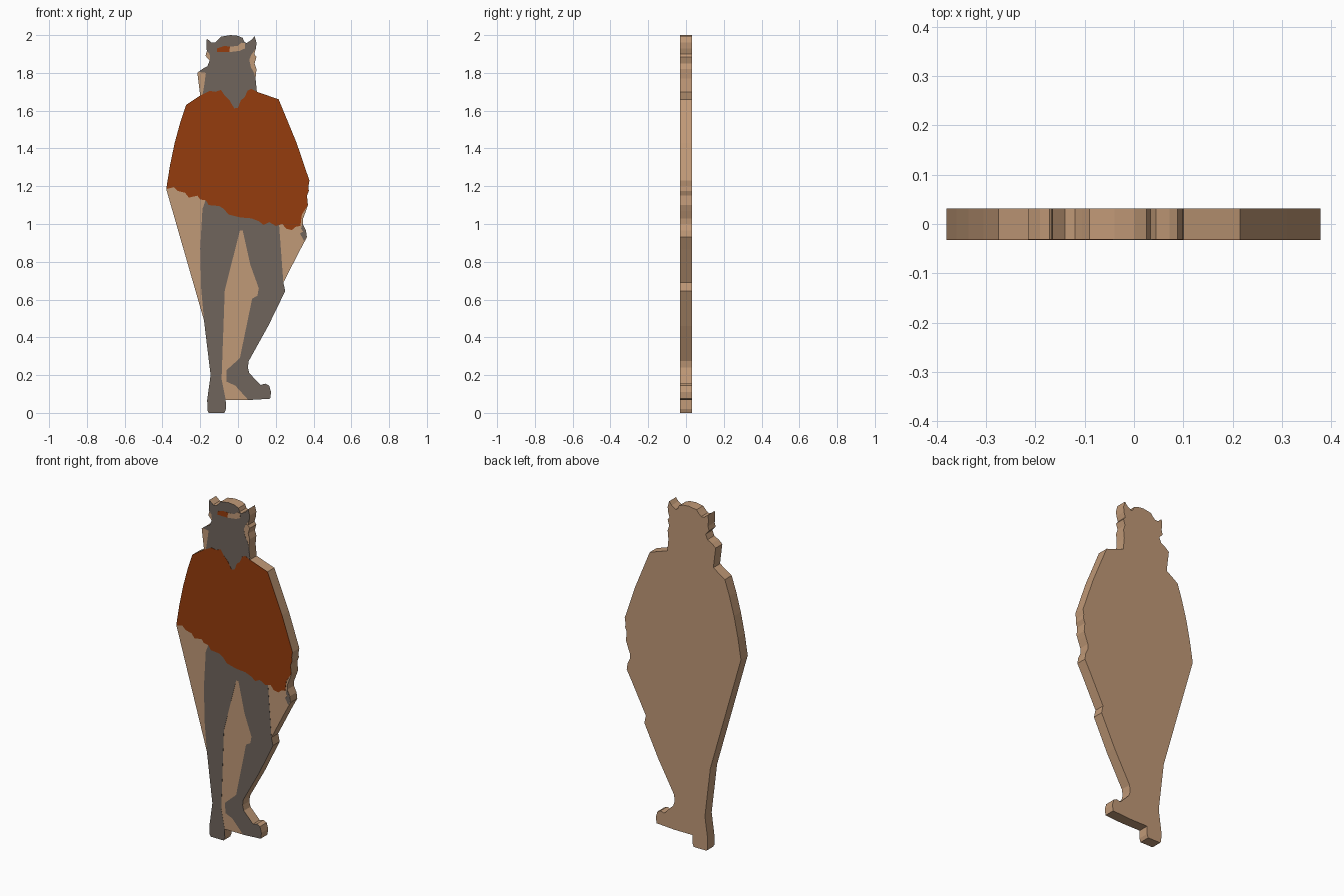
import bpy, bmesh

def material(name, rgb):
    m = bpy.data.materials.new(name)
    m.diffuse_color = (*rgb, 1)
    return m

wood = material("bare wood", (0.53, 0.32, 0.185))
grey = material("warm grey paint", (0.16, 0.13, 0.107))
rust = material("rust paint", (0.30, 0.045, 0.004))

HALF, SKIN = 0.031, 0.0008

def panel(name, outline, mat, y_front, y_back):
    """Extrude an x-z outline between two depths."""
    bm = bmesh.new()
    face = bm.faces.new([bm.verts.new((x, y_front, z)) for x, z in outline])
    new = bmesh.ops.extrude_face_region(bm, geom=[face])["geom"]
    for v in new:
        if isinstance(v, bmesh.types.BMVert):
            v.co.y = y_back
    bmesh.ops.recalc_face_normals(bm, faces=bm.faces)
    bmesh.ops.triangulate(bm, faces=[f for f in bm.faces if len(f.verts) > 4])
    me = bpy.data.meshes.new(name)
    bm.to_mesh(me)
    bm.free()
    me.materials.append(mat)
    ob = bpy.data.objects.new(name, me)
    bpy.context.collection.objects.link(ob)
    return ob

def paint(name, outline, mat, layer=1):
    """Thin painted plate on the front of the board."""
    return panel(name, outline, mat, -HALF - SKIN * layer, -HALF)

# Outline runs shared by the board and the painted plates
sole = [(-0.162, 0.012), (-0.155, 0.0), (-0.072, 0.0), (-0.064, 0.02), (-0.065, 0.068)]
toe = [(0.055, 0.068), (0.17, 0.075), (0.175, 0.11), (0.165, 0.145), (0.145, 0.155),
       (0.12, 0.148), (0.06, 0.21), (0.052, 0.24), (0.057, 0.275), (0.16, 0.46),
       (0.25, 0.645), (0.24, 0.69)]
right_shoulder = [(0.37, 1.10), (0.365, 1.15), (0.375, 1.175), (0.373, 1.20),
                  (0.378, 1.23), (0.31, 1.43), (0.215, 1.66), (0.10, 1.70)]
crown = [(0.095, 1.93), (0.098, 1.96), (0.088, 1.995), (0.072, 1.975), (0.045, 1.958),
         (0.033, 1.965), (0.025, 1.985), (0.0, 1.996), (-0.04, 2.0), (-0.09, 1.992),
         (-0.105, 1.975), (-0.12, 1.96), (-0.14, 1.96), (-0.165, 1.982),
         (-0.168, 1.95), (-0.165, 1.915)]
left_shoulder = [(-0.20, 1.68), (-0.275, 1.63), (-0.305, 1.54), (-0.335, 1.43),
                 (-0.36, 1.31), (-0.38, 1.185)]
shin = [(-0.18, 0.49), (-0.162, 0.34), (-0.145, 0.20), (-0.163, 0.07)]

# Wooden board
panel("figure_board",
      sole + toe
      + [(0.33, 0.865), (0.365, 0.93), (0.36, 0.965), (0.343, 1.0), (0.345, 1.03), (0.36, 1.07)]
      + right_shoulder
      + [(0.093, 1.77), (0.098, 1.82), (0.088, 1.85), (0.098, 1.885), (0.086, 1.90)]
      + crown
      + [(-0.172, 1.89), (-0.15, 1.865), (-0.162, 1.835), (-0.19, 1.82), (-0.215, 1.80)]
      + left_shoulder + shin, wood, -HALF, HALF)

# Legs and feet
paint("legs",
      sole + [(-0.087, 0.18), (-0.07, 0.65), (0.01, 0.965), (0.025, 0.965),
              (0.065, 0.785), (0.11, 0.66), (0.103, 0.62), (0.075, 0.605),
              (0.01, 0.29), (-0.062, 0.225), (-0.06, 0.165), (-0.015, 0.145)]
      + toe + [(0.215, 1.03), (0.0, 1.07), (-0.17, 1.13), (-0.188, 1.08), (-0.20, 0.87),
               (-0.195, 0.66)] + shin, grey)

# Hand below the cape
paint("hand", [(0.328, 0.95), (0.35, 0.91), (0.363, 0.935), (0.358, 0.965),
               (0.34, 1.0), (0.334, 0.975), (0.345, 0.96)], grey)

# Head and neck
paint("head",
      [(-0.19, 1.67), (-0.015, 1.60), (0.10, 1.69), (0.093, 1.77), (0.085, 1.80),
       (0.068, 1.83), (0.06, 1.87), (0.07, 1.895)] + crown
      + [(-0.15, 1.90), (-0.148, 1.87), (-0.162, 1.835), (-0.19, 1.82), (-0.21, 1.805),
         (-0.17, 1.80), (-0.178, 1.74)], grey)

# Cape with ragged hem
paint("cape",
      right_shoulder
      + [(0.07, 1.715), (0.05, 1.705), (0.035, 1.67), (0.015, 1.655), (0.0, 1.615),
         (-0.02, 1.612), (-0.045, 1.655), (-0.07, 1.68), (-0.09, 1.71), (-0.12, 1.70),
         (-0.15, 1.705)]
      + left_shoulder
      + [(-0.34, 1.195), (-0.32, 1.175), (-0.28, 1.165), (-0.26, 1.14), (-0.215, 1.15),
         (-0.20, 1.13), (-0.17, 1.125), (-0.155, 1.10), (-0.10, 1.095), (-0.075, 1.08),
         (-0.05, 1.05), (0.01, 1.035), (0.07, 1.03), (0.11, 1.015), (0.135, 0.995),
         (0.165, 1.01), (0.20, 0.99), (0.235, 1.0), (0.255, 0.975), (0.285, 0.968),
         (0.305, 0.985), (0.33, 0.99), (0.338, 1.05)], rust, 2)

# Brow band, half rust and half bare
paint("brow_band_rust", [(-0.11, 1.91), (-0.045, 1.91), (-0.043, 1.94), (-0.075, 1.942),
                         (-0.11, 1.93)], rust, 2)
paint("brow_band_bare", [(-0.045, 1.91), (0.01, 1.917), (0.038, 1.93), (0.036, 1.957),
                         (0.018, 1.96), (-0.002, 1.942), (-0.043, 1.94)], wood, 2)
